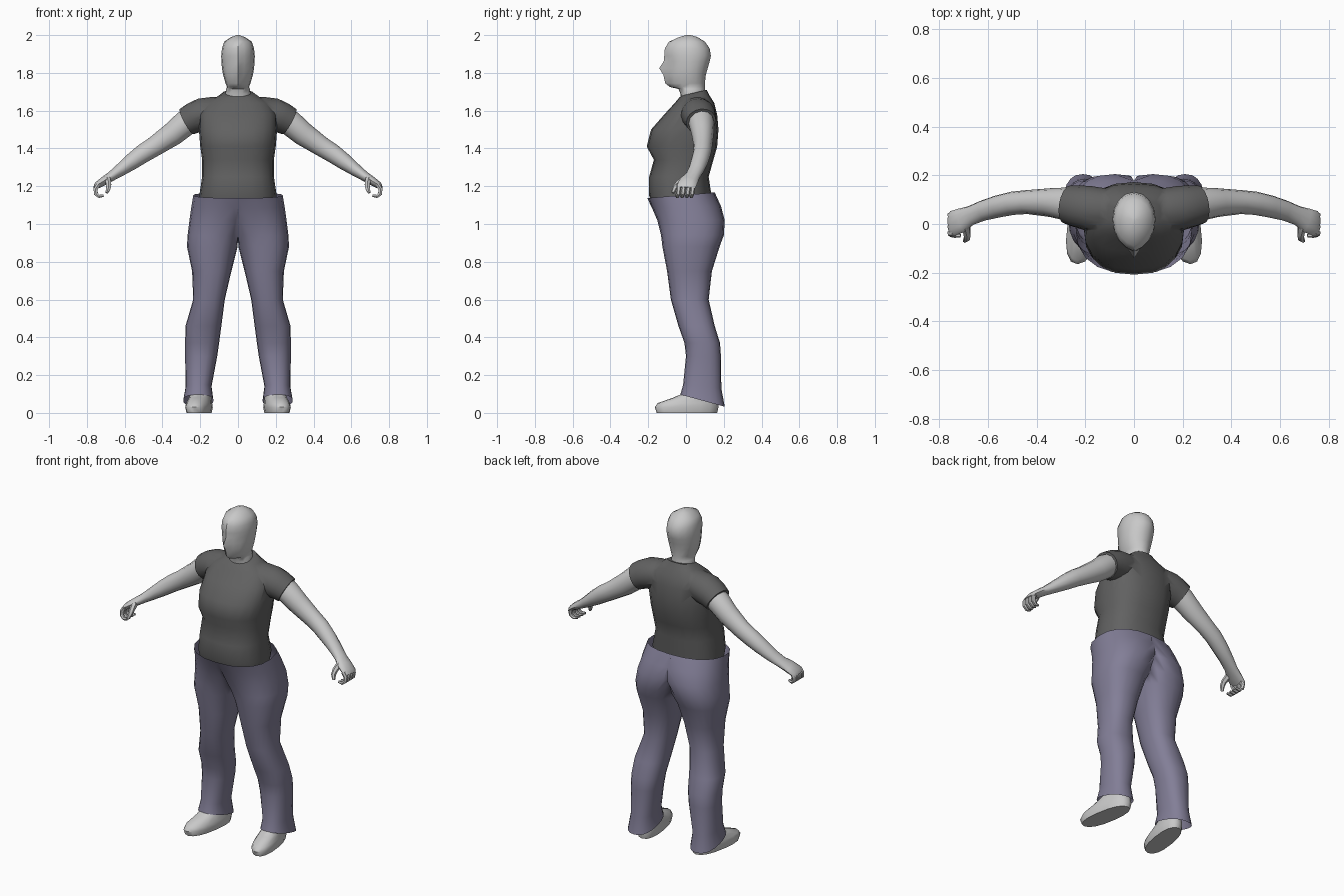
import bpy, bmesh, math
from mathutils import Vector

if "Cube" in bpy.data.objects:
    bpy.data.objects.remove(bpy.data.objects["Cube"])


def material(name, rgb):
    m = bpy.data.materials.new(name)
    m.diffuse_color = (*rgb, 1)
    m.use_nodes = True
    m.node_tree.nodes["Principled BSDF"].inputs["Base Color"].default_value = m.diffuse_color
    return m


SKIN = material("pale grey skin", (0.58, 0.58, 0.58))
SHIRT = material("dark grey cloth", (0.12, 0.12, 0.12))
DENIM = material("muted violet cloth", (0.225, 0.21, 0.31))


def spow(v, p):
    return math.copysign(abs(v) ** p, v)


def ring(z, x0, x1, yf, yb, tilt=0, n=16, p=0.85, nose=0, ymid=None):
    """Level rounded section; tilt raises the front, nose pulls the front point."""
    cx, rx = (x0 + x1) / 2, (x1 - x0) / 2
    ym = (yf + yb) / 2 if ymid is None else ymid
    pts = []
    for i in range(n):
        a = 2 * math.pi * i / n
        c, s = spow(math.cos(a), p), spow(math.sin(a), p)
        y = ym + s * ((yb - ym) if s > 0 else (ym - yf))
        if i == n * 3 // 4:
            y -= nose
        pts.append(Vector((cx + rx * c, y, z - tilt * s)))
    return pts


def tube_rings(path, n=12):
    """Sections along a path of (x, y, z, radius across y, other radius)."""
    pos = [Vector(q[:3]) for q in path]
    out = []
    for i, q in enumerate(path):
        t = (pos[min(i + 1, len(pos) - 1)] - pos[max(i - 1, 0)]).normalized()
        b = Vector((0, 1, 0))
        b = (b - t * b.dot(t)).normalized()
        m = t.cross(b)
        out.append([pos[i] + b * q[3] * math.cos(2 * math.pi * k / n)
                    + m * q[4] * math.sin(2 * math.pi * k / n) for k in range(n)])
    return out


def loft(bm, rings, caps=True):
    vs = [[bm.verts.new(p) for p in r] for r in rings]
    n = len(vs[0])
    for a, b in zip(vs, vs[1:]):
        for i in range(n):
            j = (i + 1) % n
            bm.faces.new((a[i], a[j], b[j], b[i]))
    if caps:
        bm.faces.new(vs[0])
        bm.faces.new(vs[-1])


def finish(bm, name, mat, mirror=False):
    bmesh.ops.recalc_face_normals(bm, faces=bm.faces[:])
    me = bpy.data.meshes.new(name)
    bm.to_mesh(me)
    bm.free()
    ob = bpy.data.objects.new(name, me)
    bpy.context.collection.objects.link(ob)
    me.materials.append(mat)
    if mirror:
        mod = ob.modifiers.new("mirror", 'MIRROR')
        mod.merge_threshold = 0.003
    return ob


# head and neck
bm = bmesh.new()
head = [(1.64, .07, -.025, .10, 0), (1.69, .066, -.03, .10, 0), (1.715, .063, -.04, .10, 0),
        (1.725, .058, -.08, .10, .005), (1.745, .066, -.095, .10, .015),
        (1.79, .079, -.10, .105, .02), (1.825, .085, -.10, .115, .042),
        (1.86, .088, -.10, .125, .018), (1.89, .089, -.105, .132, .01),
        (1.93, .085, -.105, .125, .007), (1.965, .073, -.085, .10, .005),
        (1.99, .035, -.035, .06, 0), (2.0, .008, 0, .025, 0)]
loft(bm, [ring(z, -w, w, f, b, p=1, nose=k, ymid=.02) for z, w, f, b, k in head])
finish(bm, "head", SKIN)

# shirt body
bm = bmesh.new()
body = [(1.10, .20, -.18, .12, 0), (1.15, .205, -.195, .135, 0), (1.25, .19, -.195, .12, 0),
        (1.34, .19, -.17, .145, 0), (1.41, .20, -.208, .165, 0), (1.50, .207, -.185, .172, 0),
        (1.58, .205, -.115, .165, 0), (1.64, .175, -.06, .15, 0),
        (1.675, .11, -.035, .125, -.005), (1.695, .078, -.02, .11, -.015)]
loft(bm, [ring(z, -w, w, f, b, t, n=20, p=.82) for z, w, f, b, t in body])
shirt = finish(bm, "shirt", SHIRT)

# short sleeves, joined to the shirt body
for s in (-1, 1):
    bm = bmesh.new()
    path = [(.07, .06, 1.595, .08, .075), (.13, .06, 1.588, .088, .085),
            (.19, .065, 1.578, .092, .088), (.235, .073, 1.562, .086, .082),
            (.272, .08, 1.542, .080, .076)]
    loft(bm, [[Vector((p.x * s, p.y, p.z)) for p in r] for r in tube_rings(path, 16)])
    sleeve = finish(bm, "sleeve", SHIRT)
    mod = shirt.modifiers.new("join", 'BOOLEAN')
    mod.operation, mod.object, mod.solver = 'UNION', sleeve, 'EXACT'
    bpy.context.view_layer.objects.active = shirt
    bpy.ops.object.modifier_apply(modifier=mod.name)
    bpy.data.objects.remove(sleeve)

# arms with curled fingers
bm = bmesh.new()
loft(bm, tube_rings([
    (.23, .078, 1.563, .066, .066), (.28, .082, 1.532, .068, .068),
    (.345, .088, 1.477, .059, .063), (.44, .09, 1.412, .049, .053),
    (.50, .085, 1.375, .048, .05), (.56, .072, 1.332, .046, .044),
    (.62, .055, 1.288, .042, .034), (.67, .035, 1.253, .040, .026),
    (.71, .015, 1.228, .050, .023), (.745, .002, 1.205, .052, .018),
    (.757, 0, 1.19, .046, .01)]))
for y in (.036, .012, -.013, -.038):
    loft(bm, tube_rings([(.738, y, 1.21, .013, .013), (.754, y, 1.185, .013, .013),
                         (.752, y - .004, 1.16, .012, .012), (.735, y - .008, 1.146, .011, .01),
                         (.712, y - .01, 1.15, .007, .007)], 6))
loft(bm, tube_rings([(.69, -.01, 1.235, .02, .018), (.685, -.042, 1.212, .016, .016),
                     (.686, -.06, 1.19, .014, .014), (.695, -.07, 1.165, .008, .008)], 6))
finish(bm, "arm", SKIN, mirror=True)

# trousers: one leg running up into half of the hips, mirrored
bm = bmesh.new()
leg = [(.065, .13, .29, -.03, .205, .032), (.14, .14, .277, -.015, .187, .01),
       (.30, .11, .28, 0, .185, 0), (.37, .10, .28, -.008, .18, 0), (.46, .088, .278, -.04, .152, 0),
       (.60, .07, .237, -.08, .12, 0), (.75, .035, .243, -.10, .137, 0),
       (.88, .002, .27, -.125, .178, 0), (.94, -.03, .267, -.132, .2, 0),
       (1.02, -.10, .257, -.152, .205, 0), (1.09, -.20, .247, -.18, .185, -.005),
       (1.152, -.237, .237, -.205, .152, -.015)]
rings = [ring(*q, n=20) for q in leg]
for r in rings:
    for p in r:
        p.x = max(p.x, 0)
loft(bm, rings, caps=False)
inner = [f for f in bm.faces if all(v.co.x < .003 for v in f.verts)]
bmesh.ops.delete(bm, geom=inner, context='FACES')
finish(bm, "trousers", DENIM, mirror=True)

# feet, toes turned slightly outwards
bm = bmesh.new()
foot = [(0, .060, -.155, .165), (.03, .066, -.165, .172), (.052, .062, -.15, .17),
        (.08, .055, -.07, .165), (.11, .05, 0, .15), (.20, .045, .03, .14)]
rings = [ring(z, .207 - w, .207 + w, f, b) for z, w, f, b in foot]
for r in rings:
    for p in r:
        p.x -= p.y * .15
loft(bm, rings)
finish(bm, "foot", SKIN, mirror=True)

# smooth shading with sharp creases
for ob in bpy.context.collection.objects:
    ob.select_set(True)
bpy.context.view_layer.objects.active = shirt
bpy.ops.object.shade_smooth_by_angle(angle=math.radians(45))
